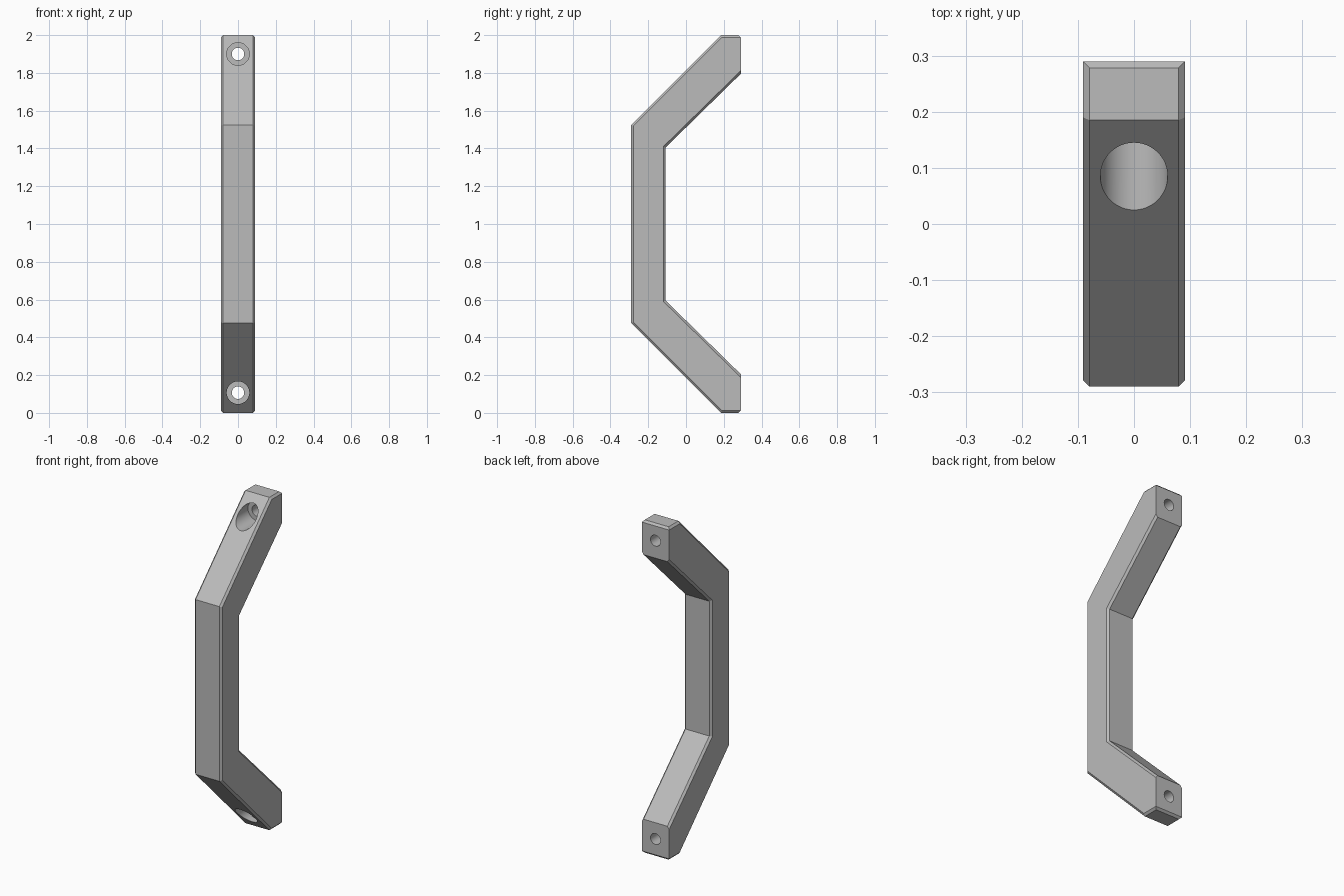
import bpy, bmesh, math

cube = bpy.data.objects.get("Cube")
if cube:
    bpy.data.objects.remove(cube, do_unlink=True)

HALF_W = 0.091
BACK = 0.29
CHAMFER = 0.012

grey = bpy.data.materials.new("satin grey")
grey.use_nodes = True
colour = (0.5, 0.5, 0.5, 1)
grey.diffuse_color = colour
grey.node_tree.nodes["Principled BSDF"].inputs["Base Color"].default_value = colour

# Handle: upper half of the side outline (y, z from mid height), mirrored downwards
upper = [(-0.108, 0.405), (BACK, 0.795), (BACK, 1.0), (0.185, 1.0), (-BACK, 0.525)]
outline = upper + [(y, -z) for y, z in reversed(upper)]

bm = bmesh.new()
face = bm.faces.new([bm.verts.new((-HALF_W, y, z + 1)) for y, z in outline])
side = bmesh.ops.extrude_face_region(bm, geom=[face])
for v in side["geom"]:
    if isinstance(v, bmesh.types.BMVert):
        v.co.x = HALF_W
bmesh.ops.recalc_face_normals(bm, faces=bm.faces)


def is_chamfered(edge):
    a, b = (v.co for v in edge.verts)
    on_back = a.y > BACK - 0.001 and b.y > BACK - 0.001
    if abs(a.x - b.x) < 0.001:
        return not on_back
    return on_back and abs(a.z - 1) > 0.9


bmesh.ops.bevel(bm, geom=[e for e in bm.edges if is_chamfered(e)],
                offset=CHAMFER, segments=1, affect='EDGES')
mesh = bpy.data.meshes.new("pull_handle")
bm.to_mesh(mesh)
bm.free()
handle = bpy.data.objects.new("pull_handle", mesh)
bpy.context.collection.objects.link(handle)
mesh.materials.append(grey)


# Screw holes: wide recess from the front, narrow bore right through
def drill(radius, y0, y1, z):
    bpy.ops.mesh.primitive_cylinder_add(
        vertices=48, radius=radius, depth=y1 - y0,
        location=(0, (y0 + y1) / 2, z), rotation=(math.pi / 2, 0, 0))
    cutter = bpy.context.object
    cutter.name = "hole_cutter"
    cutter.hide_render = True
    cutter.data.materials.append(grey)
    mod = handle.modifiers.new("hole", 'BOOLEAN')
    mod.operation = 'DIFFERENCE'
    mod.solver = 'EXACT'
    mod.object = cutter
    bpy.context.view_layer.objects.active = handle
    bpy.ops.object.modifier_apply(modifier=mod.name)
    bpy.data.objects.remove(cutter, do_unlink=True)


for z in (0.107, 1.9):
    drill(0.06, -0.4, 0.18, z)
    drill(0.033, -0.4, 0.5, z)

bpy.ops.object.select_all(action='DESELECT')
handle.select_set(True)
bpy.context.view_layer.objects.active = handle
bpy.ops.object.shade_smooth_by_angle(angle=math.radians(30))
